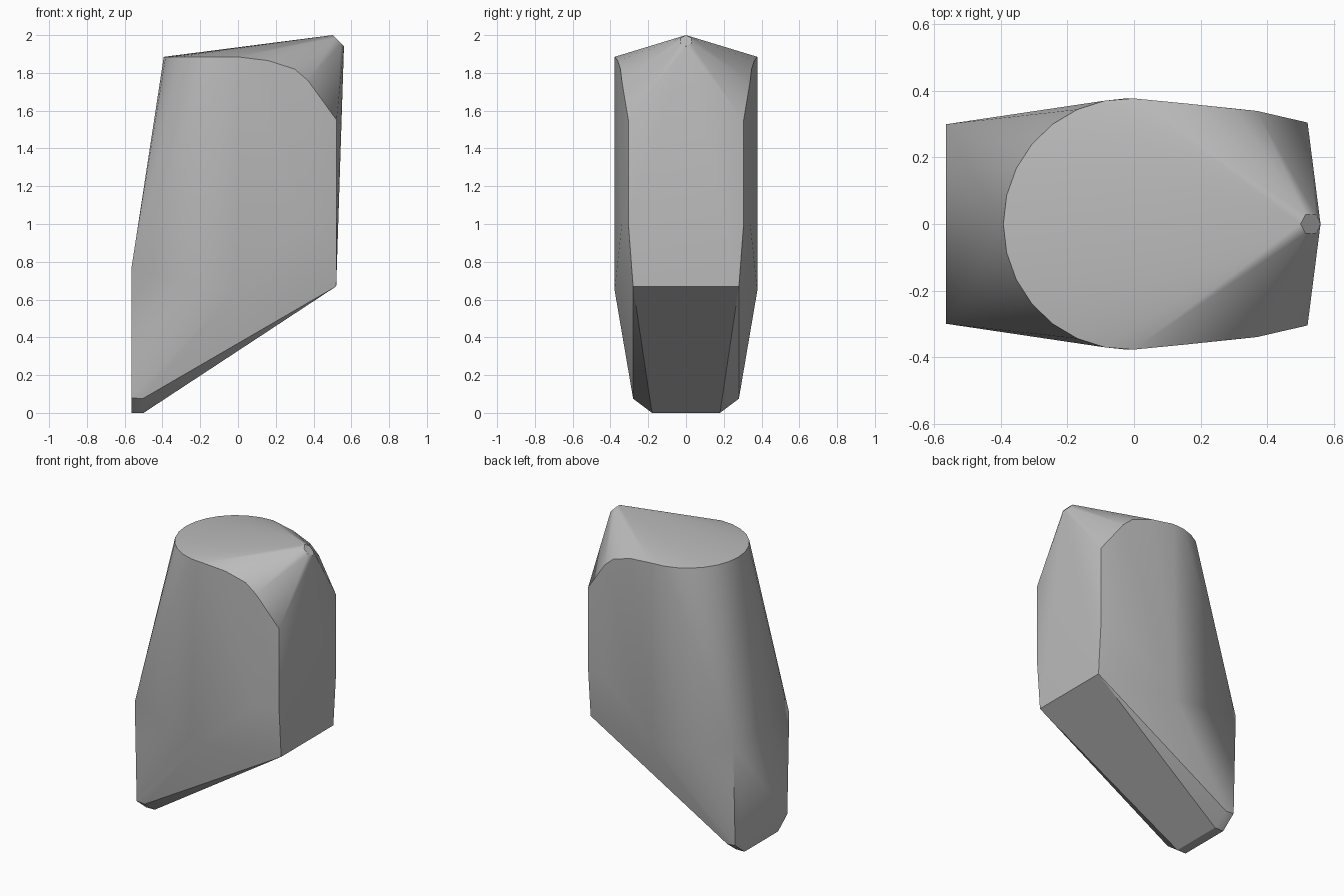
import bpy
import bmesh
from math import cos, sin, radians

default = bpy.data.objects.get("Cube")
if default:
    bpy.data.objects.remove(default, do_unlink=True)

grey = bpy.data.materials.new("plain grey")
grey.use_nodes = True
colour = (0.5, 0.5, 0.5, 1)
grey.diffuse_color = colour
grey.node_tree.nodes["Principled BSDF"].inputs["Base Color"].default_value = colour

# Half outline of the solid, mirrored across y
half = [
    # narrow foot with chamfered corners
    (-0.565, 0.18, 0), (-0.5, 0.18, 0), (-0.565, 0.28, 0.08), (-0.505, 0.28, 0.075),
    # upright back panel
    (-0.565, 0.3, 0.76),
    # widest line of the side
    (-0.02, 0.378, 0.65),
    # front panel
    (0.52, 0.28, 0.67), (0.522, 0.305, 1.0), (0.522, 0.305, 1.55),
    # swelling beside the front panel
    (0.37, 0.34, 1.0), (0.37, 0.34, 1.76), (0.3, 0.347, 1.82), (0.16, 0.362, 1.865),
]
# Rounded rim around the back of the top
for i in range(8):
    a = radians(88 + i * 92 / 7)
    half.append((-0.015 + 0.378 * cos(a), 0.378 * sin(a), 1.885))
# Small blunt spout tip
for i in range(4):
    a = radians(i * 60)
    half.append((0.531 + 0.03 * cos(a), 0.033 * sin(a), 1.97 - 0.03 * cos(a)))

bm = bmesh.new()
for x, y, z in half:
    for side in ((1, -1) if abs(y) > 0.001 else (1,)):
        bm.verts.new((x, y * side, z))
hull = bmesh.ops.convex_hull(bm, input=bm.verts)
loose = {g for g in hull["geom_interior"] + hull["geom_unused"]
         if isinstance(g, bmesh.types.BMVert)}
bmesh.ops.delete(bm, geom=list(loose), context="VERTS")
bmesh.ops.dissolve_limit(bm, angle_limit=radians(0.5), verts=bm.verts, edges=bm.edges)
bmesh.ops.recalc_face_normals(bm, faces=bm.faces)

mesh = bpy.data.meshes.new("body")
bm.to_mesh(mesh)
bm.free()
mesh.materials.append(grey)
body = bpy.data.objects.new("body", mesh)
bpy.context.collection.objects.link(body)

# Smooth sides with crisp rim and panels
bpy.context.view_layer.objects.active = body
body.select_set(True)
bpy.ops.object.shade_smooth_by_angle(angle=radians(30))
